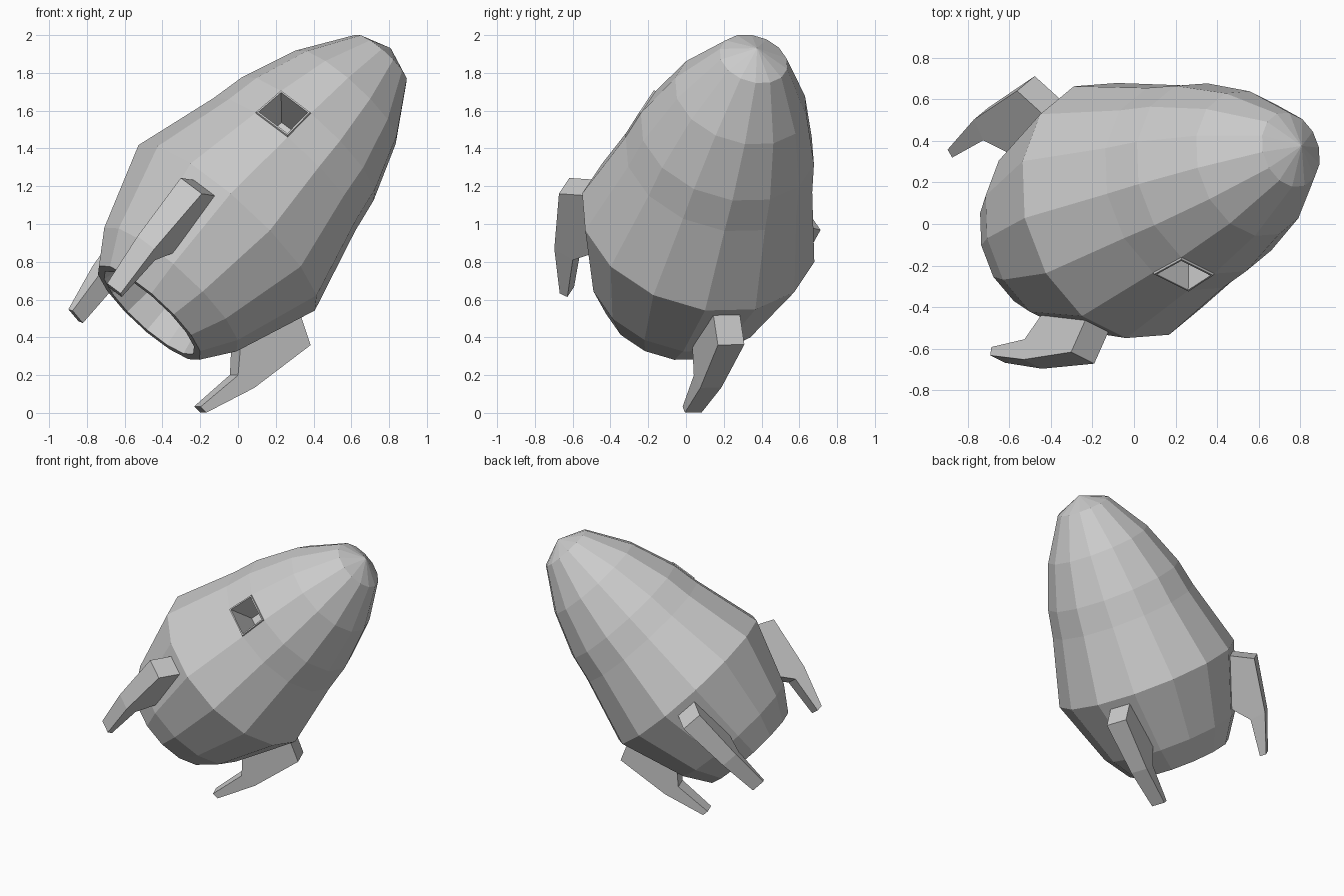
import bpy, bmesh
from math import cos, sin, pi
from mathutils import Vector

if "Cube" in bpy.data.objects:
    bpy.data.objects.remove(bpy.data.objects["Cube"])

N = 14
C = Vector((-0.06, 0.065, 0.98))                 # centre of the widest ring
A = Vector((0.655, 0.235, 0.718)).normalized()   # hull axis, tail to nose
U = Vector((0.725, 0.055, -0.686))
U = (U - A * U.dot(A)).normalized()
V = A.cross(U)


def radial(step):
    ang = step * 2 * pi / N
    return U * cos(ang) + V * sin(ang)


def finish(name, bm):
    bmesh.ops.recalc_face_normals(bm, faces=bm.faces)
    mesh = bpy.data.meshes.new(name)
    bm.to_mesh(mesh)
    bm.free()
    bpy.context.collection.objects.link(bpy.data.objects.new(name, mesh))


# Hull: lathe profile (distance along axis, radius), engine recess to nose
profile = [(-0.43, 0.27), (-0.627, 0.32), (-0.627, 0.364), (-0.455, 0.48), (0, 0.641),
           (0.466, 0.515), (0.656, 0.478), (0.962, 0.363), (1.245, 0.186)]
bm = bmesh.new()
rings = [[bm.verts.new(C + A * t + radial(k) * r) for k in range(N)] for t, r in profile]
tail = bm.verts.new(C + A * profile[0][0])
nose = bm.verts.new(C + A * 1.325)
window = None
for i, (lo, hi) in enumerate(zip(rings, rings[1:])):
    for k in range(N):
        j = (k + 1) % N
        f = bm.faces.new((lo[k], lo[j], hi[j], hi[k]))
        if i == 5 and k == 9:
            window = f
for k in range(N):
    j = (k + 1) % N
    bm.faces.new((tail, rings[0][j], rings[0][k]))
    bm.faces.new((nose, rings[-1][k], rings[-1][j]))
bmesh.ops.recalc_face_normals(bm, faces=bm.faces)

# Window: slightly raised rim, then a deep recess
for thick, depth in ((0.003, 0.01), (0.009, 0.0), (0.001, -0.29)):
    bmesh.ops.inset_individual(bm, faces=[window], thickness=thick, depth=depth,
                               use_even_offset=True)
finish("hull", bm)

# Fins: side outline (along axis, radius, half width)
outline = [(-0.05, 0.59, 0.075), (-0.13, 0.756, 0.075), (-0.51, 0.69, 0.06),
           (-0.79, 0.59, 0.048), (-0.79, 0.545, 0.048), (-0.527, 0.577, 0.06),
           (-0.39, 0.46, 0.07)]


def fin(name, step):
    R = radial(step)
    W = A.cross(R)
    bm = bmesh.new()
    sides = [[bm.verts.new(C + A * t + R * r + W * w * s) for t, r, w in outline]
             for s in (-1, 1)]
    # split each side at the kink so its faces stay convex
    for vs in sides:
        bm.faces.new([vs[i] for i in (0, 1, 2, 5, 6)])
        bm.faces.new([vs[i] for i in (2, 3, 4, 5)])
    n = len(outline)
    for i in range(n):
        j = (i + 1) % n
        bm.faces.new((sides[0][i], sides[0][j], sides[1][j], sides[1][i]))
    finish(name, bm)


for name, step in (("fin_right", 0.5), ("fin_back", 4.5), ("fin_front", 9.5)):
    fin(name, step)
